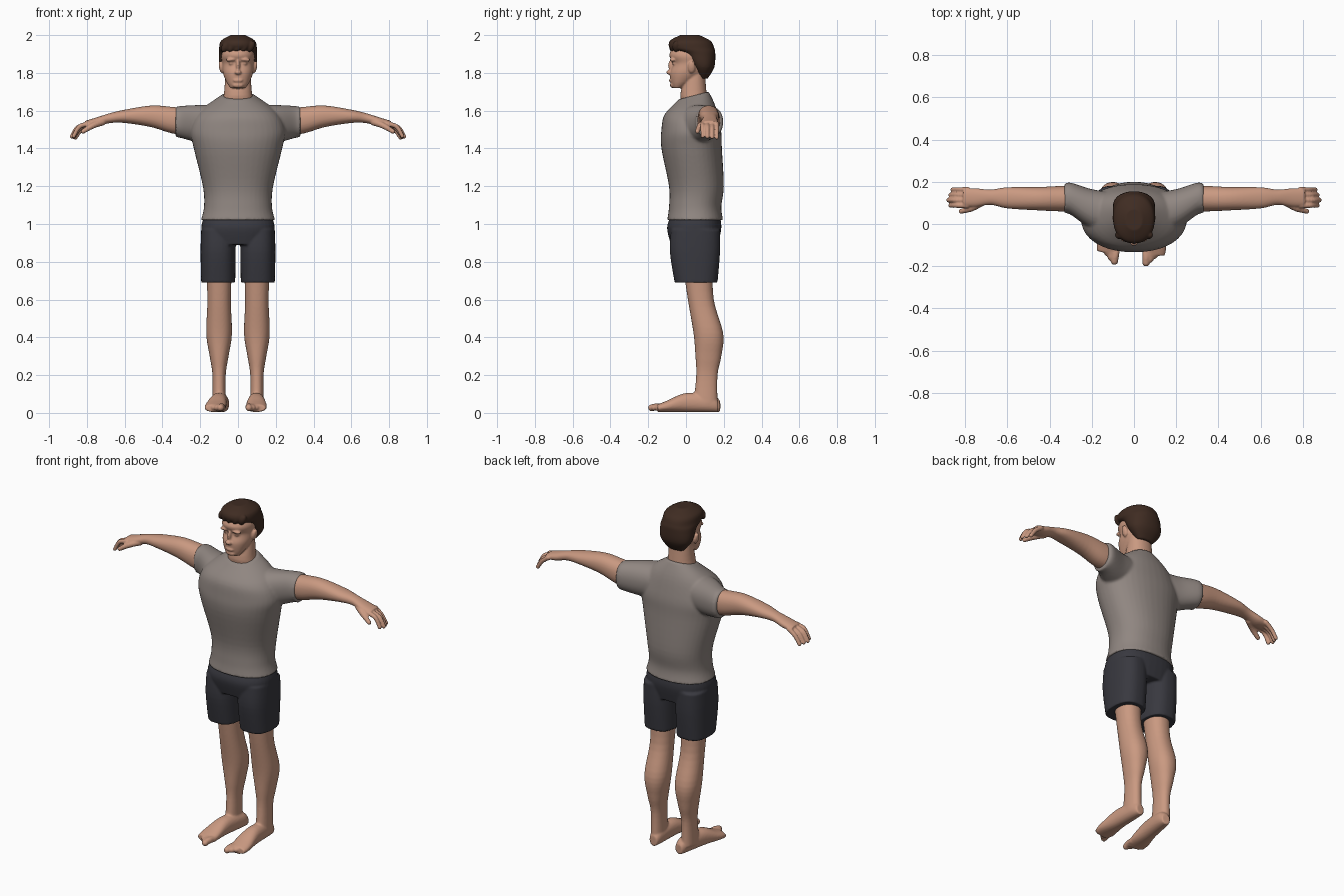
import bpy, bmesh, math
from mathutils import Matrix, Vector

cube = bpy.data.objects.get("Cube")
if cube:
    bpy.data.objects.remove(cube, do_unlink=True)


def material(name, red, green, blue):
    mat = bpy.data.materials.new(name)
    mat.use_nodes = True
    mat.diffuse_color = (red, green, blue, 1)
    shader = next(node for node in mat.node_tree.nodes if node.type == "BSDF_PRINCIPLED")
    shader.inputs["Base Color"].default_value = mat.diffuse_color
    shader.inputs["Roughness"].default_value = 0.8
    return mat


SKIN = material("warm skin", .59, .32, .22)
SHIRT = material("grey cotton", .28, .24, .22)
SHORTS = material("charcoal cloth", .04, .04, .05)
HAIR = material("dark brown hair", .05, .025, .016)


def spline(rows, steps=5):
    """Interpolate smoothly between key rows."""
    vectors = [Vector(row) for row in rows]
    padded = [vectors[0], *vectors, vectors[-1]]
    result = []
    for before, start, end, after in zip(padded, padded[1:], padded[2:], padded[3:]):
        for step in range(steps):
            t = step / steps
            slope_in, slope_out = (end - before) / 2, (after - start) / 2
            bend = 3 * (end - start) - 2 * slope_in - slope_out
            twist = 2 * (start - end) + slope_in + slope_out
            result.append(start + t * (slope_in + t * (bend + t * twist)))
    return result + [vectors[-1]]


def loft(bm, rows, place, power=2.2, sides=40):
    """Skin rounded sections; each row is position, centre, radius, centre, radius."""
    rings = []
    for position, centre_u, radius_u, centre_v, radius_v in spline(rows):
        ring = []
        for side in range(sides):
            angle = math.tau * side / sides
            c, s = math.cos(angle), math.sin(angle)
            u = centre_u + radius_u * math.copysign(abs(c) ** (2 / power), c)
            v = centre_v + radius_v * math.copysign(abs(s) ** (2 / power), s)
            ring.append(bm.verts.new(place(position, u, v)))
        rings.append(ring)
    for low, high in zip(rings, rings[1:]):
        for side in range(sides):
            bm.faces.new((low[side - 1], low[side], high[side], high[side - 1]))
    bm.faces.new(rings[0])
    bm.faces.new(rings[-1])


def upright(bm, rows, centre=0, power=2.2, place=lambda z, x, y: (x, y, z)):
    """Each row is height, half width, front and back."""
    loft(bm, [(z, centre, width, (front + back) / 2, (back - front) / 2)
              for z, width, front, back in rows], place, power)


def sideways(bm, rows, side):
    """Each row is distance out, centre and half depth, centre and half height."""
    loft(bm, rows, lambda x, y, z: (side * x, y, z))


def blob(bm, centre, size, turn=0):
    matrix = Matrix.Translation(centre) @ Matrix.Rotation(turn, 4, "Y") @ Matrix.Diagonal((*size, 1))
    bmesh.ops.create_uvsphere(bm, u_segments=16, v_segments=10, radius=1, matrix=matrix)


def digit(bm, points, thick, thin):
    """Rounded finger or toe along a path."""
    path = spline(points)
    for index, point in enumerate(path):
        radius = thick + (thin - thick) * index / (len(path) - 1)
        blob(bm, point, (radius, radius, radius))


def finish(name, bm, mat, voxel):
    """Fuse the overlapping shapes into one smooth surface."""
    bmesh.ops.recalc_face_normals(bm, faces=bm.faces)
    mesh = bpy.data.meshes.new(name)
    bm.to_mesh(mesh)
    bm.free()
    mesh.materials.append(mat)
    obj = bpy.data.objects.new(name, mesh)
    bpy.context.scene.collection.objects.link(obj)
    fuse = obj.modifiers.new("fuse", "REMESH")
    fuse.mode = "VOXEL"
    fuse.voxel_size = voxel
    fuse.use_smooth_shade = True
    relax = obj.modifiers.new("relax", "SMOOTH")
    relax.factor = 0.5
    relax.iterations = 3


# Head and neck
bm = bmesh.new()
upright(bm, [(1.72, .04, -.07, -.02), (1.75, .06, -.08, .03), (1.8, .08, -.085, .1),
             (1.85, .083, -.07, .12), (1.9, .086, -.088, .13), (1.97, .05, -.04, .08)])
upright(bm, [(1.58, .1, 0, .12), (1.68, .076, -.03, .11), (1.8, .066, 0, .1)])

# Nose, lips and chin
blob(bm, (0, -.078, 1.84), (.011, .017, .03))
blob(bm, (0, -.088, 1.803), (.018, .017, .012))
blob(bm, (0, -.08, 1.76), (.026, .01, .01))
blob(bm, (0, -.07, 1.735), (.03, .015, .015))

# Brows, eyes and ears
for side in (-1, 1):
    blob(bm, (side * .036, -.07, 1.87), (.03, .016, .01), side * .1)
    blob(bm, (side * .034, -.06, 1.85), (.015, .013, .01))
    blob(bm, (side * .09, .03, 1.83), (.011, .02, .033), side * .2)
finish("head", bm, SKIN, .005)

# Hair with a swept fringe
bm = bmesh.new()
upright(bm, [(1.77, .05, .07, .115), (1.83, .095, .03, .15), (1.9, .1, -.02, .155),
             (1.93, .1, -.085, .15), (1.97, .09, -.085, .13), (2, .04, -.03, .07)])
for lock in range(-2, 3):
    x = lock / 30
    blob(bm, (x, -.07 + 4 * x * x, 1.94), (.02, .02, .033), .5)
finish("hair", bm, HAIR, .005)

# Shirt body, with a collar that dips at the front
bm = bmesh.new()
upright(bm, [(1.02, .197, -.1, .197), (1.09, .18, -.09, .187), (1.2, .186, -.09, .2),
             (1.4, .234, -.13, .19), (1.5, .25, -.13, .185), (1.6, .2, -.11, .16),
             (1.68, .086, -.04, .12)],
        place=lambda z, x, y: (x, y, z + max(0, z - 1.55) * 2 * (y - .04)))

# Shirt sleeves
for side in (-1, 1):
    sideways(bm, [(.1, .05, .1, 1.53, .1), (.2, .07, .095, 1.53, .1),
                  (.3, .12, .076, 1.54, .085), (.33, .12, .07, 1.54, .08)], side)
finish("shirt", bm, SHIRT, .008)

# Shorts: seat and two legs
bm = bmesh.new()
upright(bm, [(1.04, .18, -.08, .18), (.98, .194, -.1, .187), (.89, .18, -.08, .17)], power=2.5)
for side in (-1, 1):
    upright(bm, [(.97, .09, -.08, .18), (.85, .093, -.085, .18), (.69, .09, -.06, .167)],
            side * .105, power=2.5)
finish("shorts", bm, SHORTS, .006)

for side, label in ((1, "left"), (-1, "right")):
    # Arm and palm
    bm = bmesh.new()
    sideways(bm, [(.25, .12, .06, 1.54, .07), (.35, .12, .06, 1.55, .07), (.46, .12, .055, 1.57, .057),
                  (.6, .124, .05, 1.57, .035), (.68, .127, .036, 1.56, .026),
                  (.75, .125, .044, 1.54, .024), (.81, .125, .042, 1.53, .016)], side)

    # Four curled fingers and a thumb
    for finger in range(4):
        y = .088 + finger / 40
        reach = .88 - abs(finger - 1) / 100
        curl = finger / 200
        digit(bm, [(side * .79, y, 1.53), (side * (reach - .03), y, 1.515 - curl),
                   (side * reach, y, 1.465 - curl / 2)], .0135, .011)
    digit(bm, [(side * .72, .105, 1.54), (side * .77, .075, 1.52), (side * .82, .06, 1.49)], .02, .012)
    finish(label + "_arm", bm, SKIN, .0045)

    # Foot, each row being distance back, half width and height
    bm = bmesh.new()
    centre = side * .097
    foot = [(.17, .024, .06), (.13, .036, .09), (0, .045, .1), (-.1, .056, .06), (-.15, .05, .04)]
    loft(bm, [(y, centre, width, height / 2 + .005, height / 2) for y, width, height in foot],
         lambda y, x, z: (x, y, z))
    for toe in range(5):
        x = centre + side * (toe - 2) / 50
        tip = -.184 + toe / 60
        radius = .018 - toe / 600
        digit(bm, [(x, -.12, .03), (x, tip + .03, .033), (x, tip, .027)], radius, radius)

    # The right foot turns outward
    if side < 0:
        bmesh.ops.rotate(bm, verts=bm.verts, cent=(centre, .1, 0), matrix=Matrix.Rotation(-.16, 3, "Z"))
        bmesh.ops.translate(bm, verts=bm.verts, vec=(.01, .01, 0))

    # Leg with knee, calf and ankle
    upright(bm, [(.8, .07, -.02, .14), (.6, .062, .01, .147), (.42, .068, .04, .197),
                 (.3, .05, .05, .187), (.2, .035, .054, .167), (.05, .036, .04, .167)], side * .1)
    finish(label + "_leg", bm, SKIN, .006)
